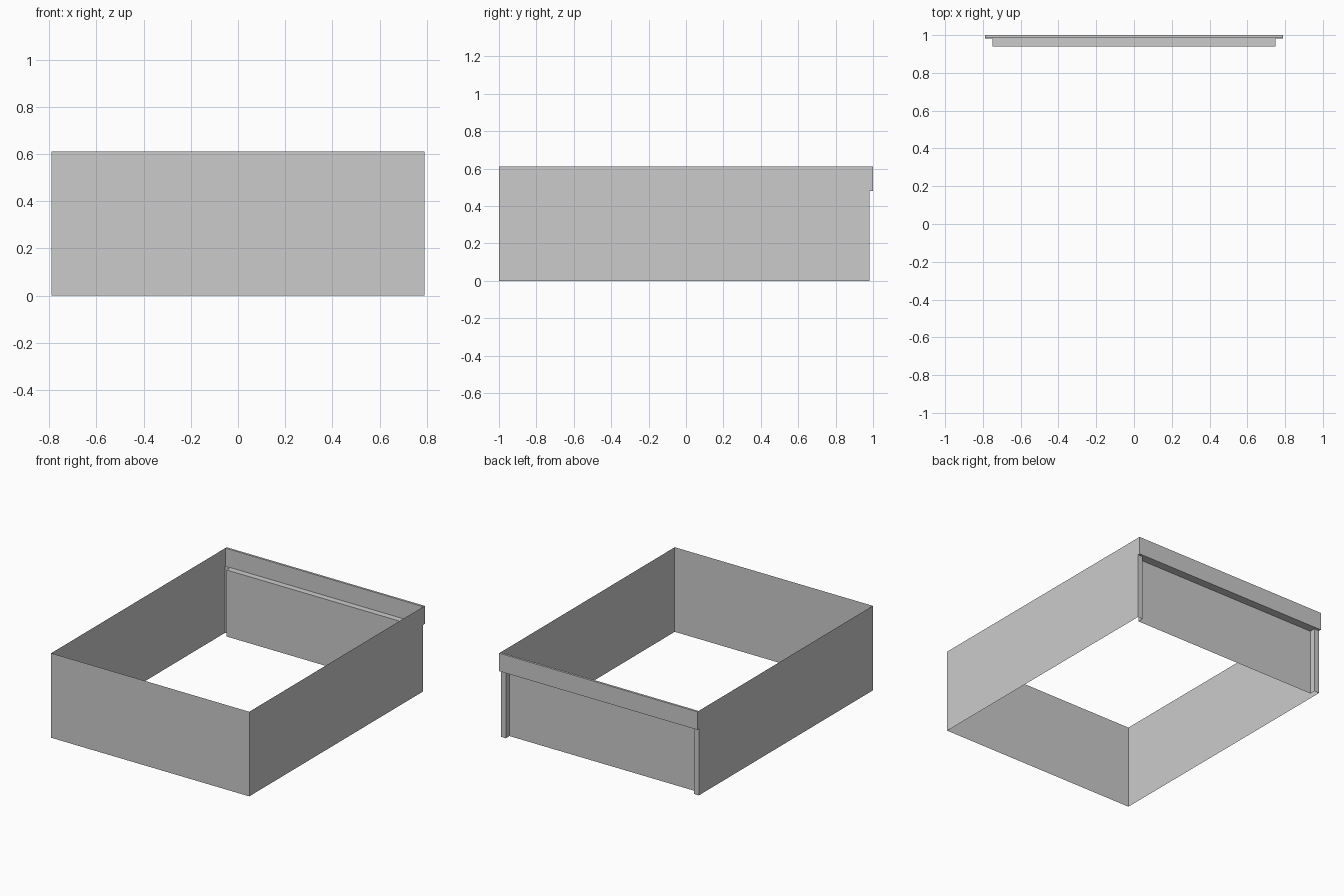
import bpy

cube = bpy.data.objects.get("Cube")
if cube:
    bpy.data.objects.remove(cube, do_unlink=True)

grey = bpy.data.materials.new("light grey")
grey.use_nodes = True
colour = (0.6, 0.6, 0.6, 1)
grey.diffuse_color = colour
grey.node_tree.nodes["Principled BSDF"].inputs["Base Color"].default_value = colour

# Main dimensions
W, H = 0.79, 0.61            # half width, height
RX, RZ = 0.75, 0.48          # half width and top of the back recess
FRONT, BACK = -1.0, 1.0
POST, INNER, RECESS = 0.982, 0.984, 0.94


def add_sheet(name, verts, faces):
    mesh = bpy.data.meshes.new(name)
    mesh.from_pydata(verts, [], faces)
    mesh.materials.append(grey)
    obj = bpy.data.objects.new(name, mesh)
    bpy.context.collection.objects.link(obj)
    return obj


def upright(name, start, end, z0, z1):
    """Thin vertical sheet between two plan points."""
    return add_sheet(name, [(*start, z0), (*end, z0), (*end, z1), (*start, z1)],
                     [(0, 1, 2, 3)])


def level(name, half, y0, y1, z):
    """Thin horizontal sheet centred on x."""
    return add_sheet(name, [(-half, y0, z), (half, y0, z), (half, y1, z), (-half, y1, z)],
                     [(0, 1, 2, 3)])


# Front wall
upright("front_wall", (-W, FRONT), (W, FRONT), 0, H)

# Side walls with the notched back edge, corner posts and recess returns
for side, s in (("left", 1), ("right", -1)):
    outline = [(FRONT, 0), (POST, 0), (POST, RZ), (BACK, RZ), (BACK, H), (FRONT, H)]
    order = range(6) if s > 0 else reversed(range(6))
    add_sheet(side + "_wall", [(s * W, y, z) for y, z in outline], [tuple(order)])
    ends = sorted([s * RX, s * W], reverse=True)
    upright(side + "_post", (ends[0], POST), (ends[1], POST), 0, RZ)
    returns = [(s * RX, RECESS), (s * RX, POST)]
    if s > 0:
        returns.reverse()
    upright(side + "_recess_return", *returns, 0, RZ)

# Upper back band: outer face, inner face, top rim and underside
upright("back_band", (W, BACK), (-W, BACK), RZ, H)
upright("back_band_inside", (-W, INNER), (W, INNER), RZ, H)
level("back_rim", W, INNER, BACK, H)
level("back_band_underside", W, POST, BACK, RZ)

# Recessed lower back panel and the ledge above it
upright("recessed_back_panel", (RX, RECESS), (-RX, RECESS), 0, RZ)
level("recess_ledge", RX, RECESS, POST, RZ)
